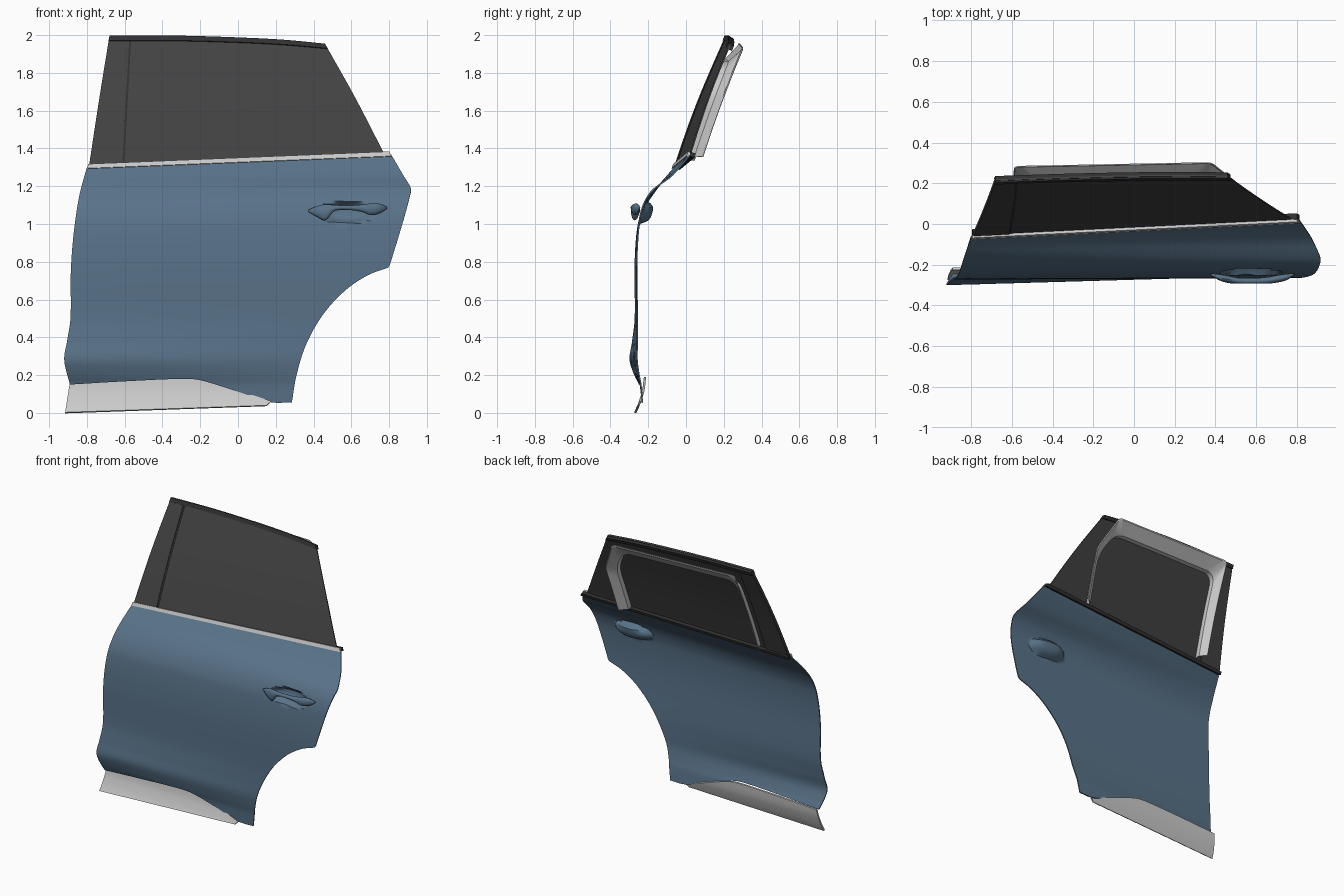
import bpy, math
from mathutils import Vector

if "Cube" in bpy.data.objects:
    bpy.data.objects.remove(bpy.data.objects["Cube"])


def material(name, col):
    m = bpy.data.materials.new(name)
    m.diffuse_color = (*col, 1)
    m.use_nodes = True
    m.node_tree.nodes["Principled BSDF"].inputs["Base Color"].default_value = m.diffuse_color
    return m


BLUE = material("blue_paint", (0.10, 0.17, 0.25))
DARK = material("dark_glass", (0.055, 0.055, 0.055))
BLACK = material("black_trim", (0.03, 0.03, 0.03))


def hermite(keys, s):
    """Smooth interpolation of rows (s, value...)."""
    s = min(max(s, keys[0][0]), keys[-1][0])
    i = max(k for k in range(len(keys) - 1) if keys[k][0] <= s)
    def tangent(k):
        a, b = keys[max(k - 1, 0)], keys[min(k + 1, len(keys) - 1)]
        return [(q - p) / (b[0] - a[0]) for p, q in zip(a[1:], b[1:])]
    a, b = keys[i], keys[i + 1]
    h = b[0] - a[0]
    t = (s - a[0]) / h
    return [(2*t**3 - 3*t*t + 1) * p + (t**3 - 2*t*t + t) * h * m + (3*t*t - 2*t**3) * q + (t**3 - t*t) * h * n
            for p, q, m, n in zip(a[1:], b[1:], tangent(i), tangent(i + 1))]


def curve(pts, n):
    """n+1 evenly spaced samples of a smooth curve through 2D points."""
    keys, d = [], 0
    for i, p in enumerate(pts):
        d += math.dist(p, pts[i - 1]) if i else 0
        keys.append((d, *p))
    return [Vector(hermite(keys, d * k / n)) for k in range(n + 1)]


def build(name, verts, faces, mat=None, thick=0):
    me = bpy.data.meshes.new(name)
    me.from_pydata([tuple(v) for v in verts], [], faces)
    ob = bpy.data.objects.new(name, me)
    bpy.context.collection.objects.link(ob)
    if mat:
        me.materials.append(mat)
    bpy.ops.object.select_all(action='DESELECT')
    ob.select_set(True)
    bpy.context.view_layer.objects.active = ob
    if thick:
        mod = ob.modifiers.new("thickness", 'SOLIDIFY')
        mod.thickness, mod.offset = thick, -1
        bpy.ops.object.modifier_apply(modifier=mod.name)
    bpy.ops.object.shade_smooth_by_angle(angle=math.radians(35))
    return ob


def grid_faces(nu, nv):
    w = nu + 1
    return [(j*w + i, j*w + i + 1, (j+1)*w + i + 1, (j+1)*w + i) for j in range(nv) for i in range(nu)]


def sheet(name, left, right, bottom, top, depth, nu, nv, mat=None, thick=0.008):
    """Patch bounded by four front-view curves, pushed to y = depth(x, z)."""
    L, R, B, T = curve(left, nv), curve(right, nv), curve(bottom, nu), curve(top, nu)
    verts = []
    for j in range(nv + 1):
        for i in range(nu + 1):
            u, v = i / nu, j / nv
            p = (L[j]*(1-u) + R[j]*u + B[i]*(1-v) + T[i]*v
                 - (B[0]*(1-u) + B[-1]*u)*(1-v) - (T[0]*(1-u) + T[-1]*u)*v)
            verts.append((p.x, depth(p.x, p.y), p.y))
    return build(name, verts, grid_faces(nu, nv), mat, thick)


# Door skin: front and rear depth profiles (z, y), blended along x
FRONT = [(.05, -.235), (.15, -.25), (.2, -.274), (.28, -.299), (.37, -.287), (.5, -.272), (.8, -.272),
         (1.0, -.255), (1.1, -.218), (1.2, -.15), (1.25, -.108), (1.3, -.065), (1.34, -.03)]
REAR = [(.05, -.235), (.2, -.243), (.36, -.252), (.77, -.265), (1.0, -.253), (1.1, -.23), (1.17, -.19),
        (1.21, -.145), (1.25, -.088), (1.3, -.04), (1.37, .02)]


def skin_y(x, z):
    t = min(max((x + .88) / 1.74, 0), 1)
    return hermite(FRONT, z)[0] * (1 - t) + hermite(REAR, z)[0] * t


def skin_with_cup(x, z):
    r = ((x - .575) / .15)**2 + ((z - 1.06) / .055)**2
    k = max(0, 1 - r)
    return skin_y(x, z) + .055 * k * (2 - k)


BELT_L, BELT_R = (-.80, 1.30), (.81, 1.37)
sheet("door_panel",
      [(-.89, .15), (-.92, .28), (-.905, .38), (-.887, .5), (-.885, .75), (-.87, .95), (-.84, 1.15), BELT_L],
      [(.285, .055), (.31, .2), (.36, .36), (.45, .52), (.57, .65), (.69, .73), (.795, .769), (.80, .773),
       (.803, .78), (.87, 1.0), (.91, 1.15), (.915, 1.19), (.88, 1.25), BELT_R],
      [(-.89, .15), (-.6, .167), (-.3, .18), (-.2, .173), (0, .112), (.17, .057), (.285, .055)],
      [BELT_L, (0, 1.34), BELT_R], skin_with_cup, 110, 90, BLUE)

# Sill cladding below the door
CLAD = [(0, -.277), (.03, -.262), (.06, -.25), (.12, -.232), (.2, -.222)]
sheet("sill_cladding", [(-.915, .003), (-.89, .165)], [(.15, .04), (.175, .062)],
      [(-.915, .003), (.15, .04)],
      [(-.89, .165), (-.6, .18), (-.3, .19), (-.2, .183), (0, .12), (.175, .062)],
      lambda x, z: hermite(CLAD, z)[0], 40, 10, None, .012)


# Handle: elliptical sections (x, y, z, half depth, half height)
HANDLE = [(.37, -.245, 1.07, .003, .004), (.42, -.262, 1.066, .015, .029), (.465, -.272, 1.062, .018, .042),
          (.51, -.278, 1.084, .014, .016), (.6, -.279, 1.086, .014, .013), (.66, -.276, 1.083, .016, .02),
          (.7, -.27, 1.078, .018, .03), (.75, -.26, 1.082, .015, .025), (.79, -.245, 1.085, .003, .004)]
n, m = 60, 20
verts = []
for k in range(n + 1):
    x = .37 + .42 * k / n
    y, z, a, b = hermite(HANDLE, x)
    verts += [(x, y + a * math.cos(2*math.pi*i/m), z + b * math.sin(2*math.pi*i/m)) for i in range(m)]
faces = [(k*m + i, k*m + (i+1) % m, (k+1)*m + (i+1) % m, (k+1)*m + i) for k in range(n) for i in range(m)]
faces += [tuple(range(m))[::-1], tuple(range(n*m, n*m + m))]
build("door_handle", verts, faces, BLUE)


# Window: leaning, slightly bowed surface
def belt_z(x):
    return 1.335 + .0435 * x


def glass_y(x, z):
    h = z - belt_z(x)
    return -.02 + .05 * x + .385 * h - .012 * math.sin(math.pi * min(max(h / .65, 0), 1))


def glass_off(d):
    return lambda x, z: glass_y(x, z) + d


TOP = [(-.68, 1.998), (-.35, 1.998), (.0, 1.988), (.25, 1.975), (.46, 1.955)]
sheet("window_glass", [(-.79, 1.30), (-.735, 1.66), (-.68, 1.998)], [(.775, 1.37), (.62, 1.67), (.46, 1.955)],
      [(-.79, 1.30), (.775, 1.37)], TOP, glass_y, 40, 24, DARK)
sheet("front_pillar_cover", [(-.79, 1.30), (-.735, 1.66), (-.685, 1.97)], [(-.615, 1.31), (-.578, 1.97)],
      [(-.79, 1.30), (-.615, 1.31)], [(-.685, 1.97), (-.578, 1.97)], glass_off(-.005), 6, 24, DARK, .022)
sheet("pillar_seal", [(-.613, 1.31), (-.576, 1.968)], [(-.603, 1.31), (-.566, 1.968)],
      [(-.613, 1.31), (-.603, 1.31)], [(-.576, 1.968), (-.566, 1.968)], glass_off(-.002), 2, 24, BLACK, .01)
sheet("roof_rail_trim", [(-.685, 1.972), TOP[0]], [(.475, 1.93), TOP[-1]],
      [(-.685, 1.972), (-.35, 1.972), (.0, 1.963), (.25, 1.95), (.475, 1.93)], TOP,
      glass_off(-.009), 40, 3, BLACK, .034)

# Belt trim strip and the seal behind it
sheet("belt_trim", [(-.798, 1.295), (-.793, 1.318)], [(.815, 1.36), (.80, 1.384)],
      [(-.798, 1.295), (.815, 1.36)], [(-.793, 1.318), (.80, 1.384)], glass_off(-.014), 40, 3, None, .014)
sheet("belt_seal", [(-.795, 1.297), (-.792, 1.318)], [(.812, 1.362), (.80, 1.382)],
      [(-.795, 1.297), (.812, 1.362)], [(-.792, 1.318), (.80, 1.382)], glass_off(0), 40, 3, BLACK, .03)


# Inner window frame: channel lofted between an outer and an inner rounded path
def rounded(pts, r, steps=8):
    pts = [Vector(p) for p in pts]
    out, last = [], pts[0]
    for i in range(1, len(pts)):
        end = pts[i]
        if i < len(pts) - 1:
            end = pts[i] + (pts[i-1] - pts[i]).normalized() * r
        out += [last.lerp(end, k / steps) for k in range(steps)]
        last = end
        if i < len(pts) - 1:
            c, e = pts[i], pts[i] + (pts[i+1] - pts[i]).normalized() * r
            out += [end.lerp(c, k/steps).lerp(c.lerp(e, k/steps), k/steps) for k in range(steps)]
            last = e
    return out + [last]


outer = rounded([(-.615, 1.335), (-.588, 1.957), (.38, 1.932), (.50, 1.70), (.482, 1.355)], .03)
inner = rounded([(-.57, 1.335), (-.54, 1.875), (.345, 1.855), (.445, 1.69), (.425, 1.355)], .08)
rows = [(outer, 0, .085), (outer, .12, .088), (inner, 0, .045), (inner, 0, .004)]
verts = []
for (path, mix, d) in rows:
    for a, b in zip(path, inner):
        p = a.lerp(b, mix)
        verts.append((p.x, glass_y(p.x, p.y) + d, p.y))
build("inner_window_frame", verts, grid_faces(len(outer) - 1, len(rows) - 1), None, .006)
